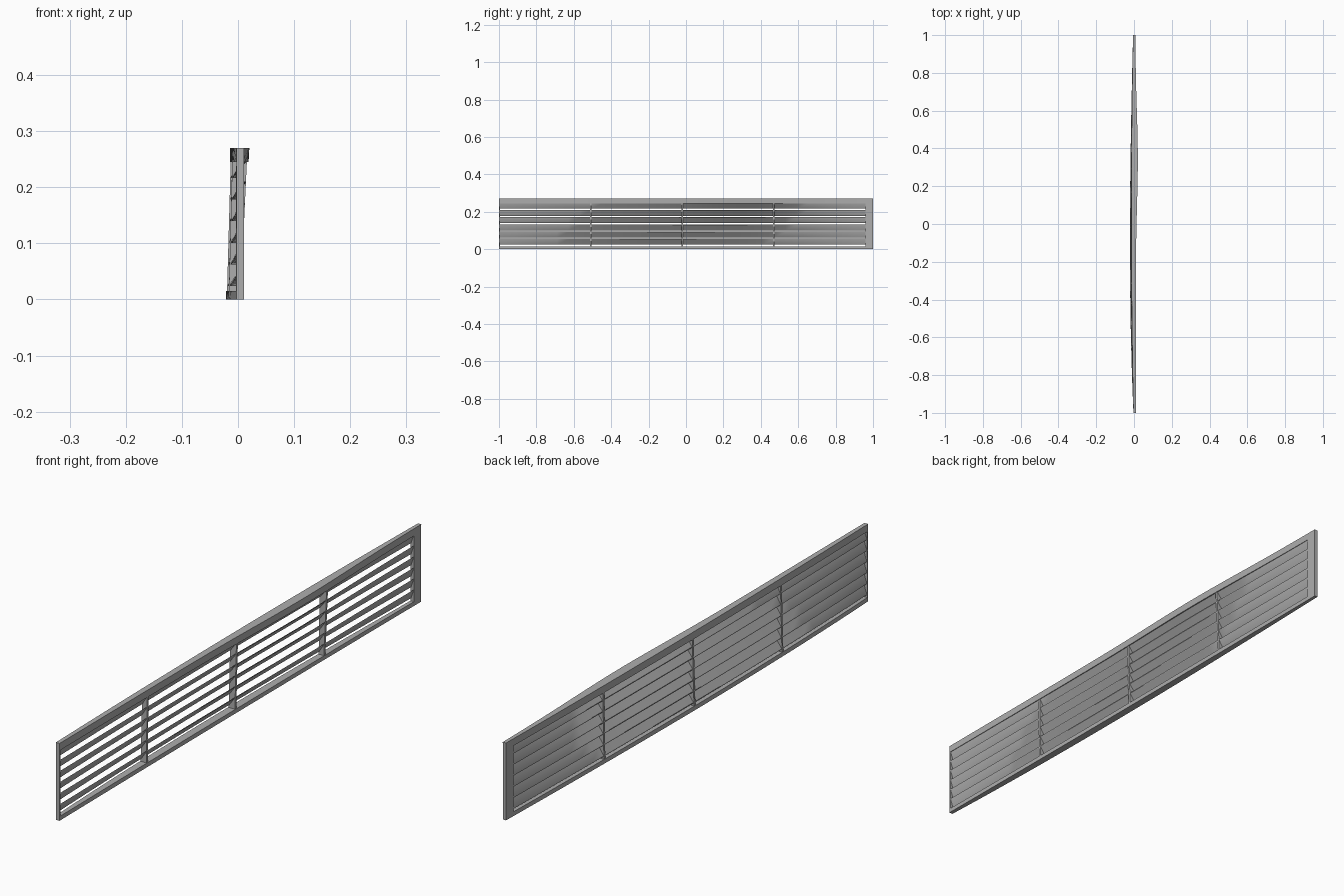
import bpy, math

cube = bpy.data.objects.get("Cube")
if cube:
    bpy.data.objects.remove(cube, do_unlink=True)

HEIGHT = 0.27
RAIL_TOP, RAIL_LOW = 0.245, 0.015

grey = bpy.data.materials.new("plain_grey")
grey.use_nodes = True
COLOUR = (0.42, 0.42, 0.42, 1)
grey.diffuse_color = COLOUR
grey.node_tree.nodes["Principled BSDF"].inputs["Base Color"].default_value = COLOUR


def mix(a, b, t):
    return a + (b - a) * t


def depth_point(u, y, z):
    """Place a point across the bowed depth of the grille: u = 0 at -x, 1 at +x."""
    t = (y + 1) / 2
    bow = 1 - y * y
    end_left, end_right = mix(-0.003, -0.005, t), mix(0.011, 0.007, t)
    top_left = end_left - 0.010 * bow
    top_right = end_right + 0.012 * math.exp(-((y - 0.35) / 0.35) ** 2)
    low_left = end_left - 0.0175 * bow * (1 - 0.25 * y)
    low_right = end_right - 0.003 * bow
    h = z / HEIGHT
    return (mix(mix(low_left, top_left, h), mix(low_right, top_right, h), u), y, z)


def loft(name, profile, y0, y1, steps):
    """Sweep a (u, z) profile along y, following the bowed depth."""
    n = len(profile)
    verts = [depth_point(u, mix(y0, y1, i / steps), z)
             for i in range(steps + 1) for u, z in profile]
    faces = [(i * n + k, i * n + (k + 1) % n, (i + 1) * n + (k + 1) % n, (i + 1) * n + k)
             for i in range(steps) for k in range(n)]
    faces += [tuple(reversed(range(n))), tuple(range(steps * n, steps * n + n))]
    mesh = bpy.data.meshes.new(name)
    mesh.from_pydata(verts, [], faces)
    mesh.materials.append(grey)
    obj = bpy.data.objects.new(name, mesh)
    bpy.context.collection.objects.link(obj)
    # consistent outward normals
    bpy.context.view_layer.objects.active = obj
    obj.select_set(True)
    bpy.ops.object.mode_set(mode='EDIT')
    bpy.ops.mesh.select_all(action='SELECT')
    bpy.ops.mesh.normals_make_consistent(inside=False)
    bpy.ops.object.mode_set(mode='OBJECT')
    bpy.ops.object.shade_smooth_by_angle()
    obj.select_set(False)
    return obj


def box(z0, z1, u0=0, u1=1):
    return [(u0, z0), (u1, z0), (u1, z1), (u0, z1)]


# Frame: two long bowed rails and two upright ends
loft("top_rail", box(RAIL_TOP, HEIGHT), -1, 1, 32)
loft("bottom_rail", box(0, RAIL_LOW), -1, 1, 32)
loft("front_end_plate", box(0, HEIGHT), -1, -0.995, 1)
loft("back_end_plate", box(0, HEIGHT), 0.96, 1, 2)

# Upright dividers
for i, y in enumerate((-0.51, -0.02, 0.47)):
    loft(f"divider_{i + 1}", box(RAIL_LOW, RAIL_TOP, 0.06, 0.94), y - 0.004, y + 0.004, 1)

# Tilted slats, low on the -x side and high on the +x side
SLATS, PITCH, RISE, THICK = 6, 0.0385, 0.029, 0.003
for i in range(SLATS):
    z = 0.024 + i * PITCH
    loft(f"slat_{i + 1}",
         [(0.12, z), (0.88, z + RISE), (0.88, z + RISE + THICK), (0.12, z + THICK)],
         -0.995, 0.96, 32)
